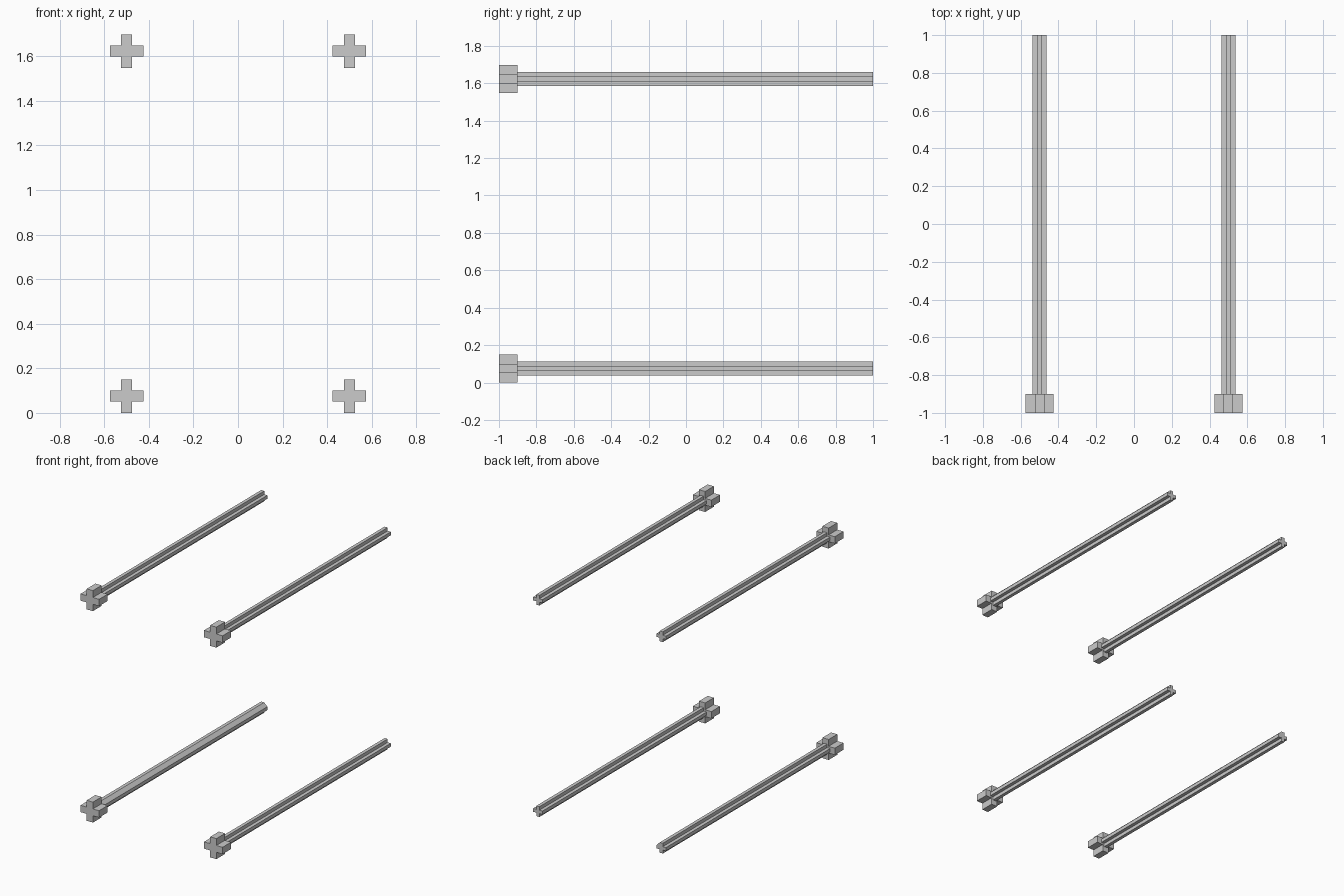
import bpy
import bmesh

if "Cube" in bpy.data.objects:
    bpy.data.objects.remove(bpy.data.objects["Cube"])


def cross_profile(half, arm, filled_corner=False):
    """Plus-shaped outline in x/z; optionally one groove (+x +z) is bridged flat."""
    h, a = half, arm
    pts = [(a, h), (a, a), (h, a), (h, -a), (a, -a), (a, -h),
           (-a, -h), (-a, -a), (-h, -a), (-h, a), (-a, a), (-a, h)]
    if filled_corner:
        pts.remove((a, a))
    return pts


def extrude_along_y(name, profile, x, z, y0, y1):
    bm = bmesh.new()
    face = bm.faces.new([bm.verts.new((x + px, y0, z + pz)) for px, pz in profile])
    ext = bmesh.ops.extrude_face_region(bm, geom=[face], use_keep_orig=True)
    moved = [g for g in ext["geom"] if isinstance(g, bmesh.types.BMVert)]
    bmesh.ops.translate(bm, verts=moved, vec=(0, y1 - y0, 0))
    bmesh.ops.recalc_face_normals(bm, faces=bm.faces)
    mesh = bpy.data.meshes.new(name)
    bm.to_mesh(mesh)
    bm.free()
    obj = bpy.data.objects.new(name, mesh)
    bpy.context.collection.objects.link(obj)
    return obj


# Four long rods, each with a larger cross-shaped head at the front
for level, z in (("lower", 0.075), ("upper", 1.623)):
    for side, x in (("left", -0.5), ("right", 0.5)):
        # Head
        extrude_along_y(f"{level}_{side}_head", cross_profile(0.075, 0.025),
                        x, z, -1.0, -0.9)
        # Shaft; the lower left one has its upper inner groove closed
        closed = level == "lower" and side == "left"
        extrude_along_y(f"{level}_{side}_shaft", cross_profile(0.0375, 0.0125, closed),
                        x, z, -0.9, 1.0)
